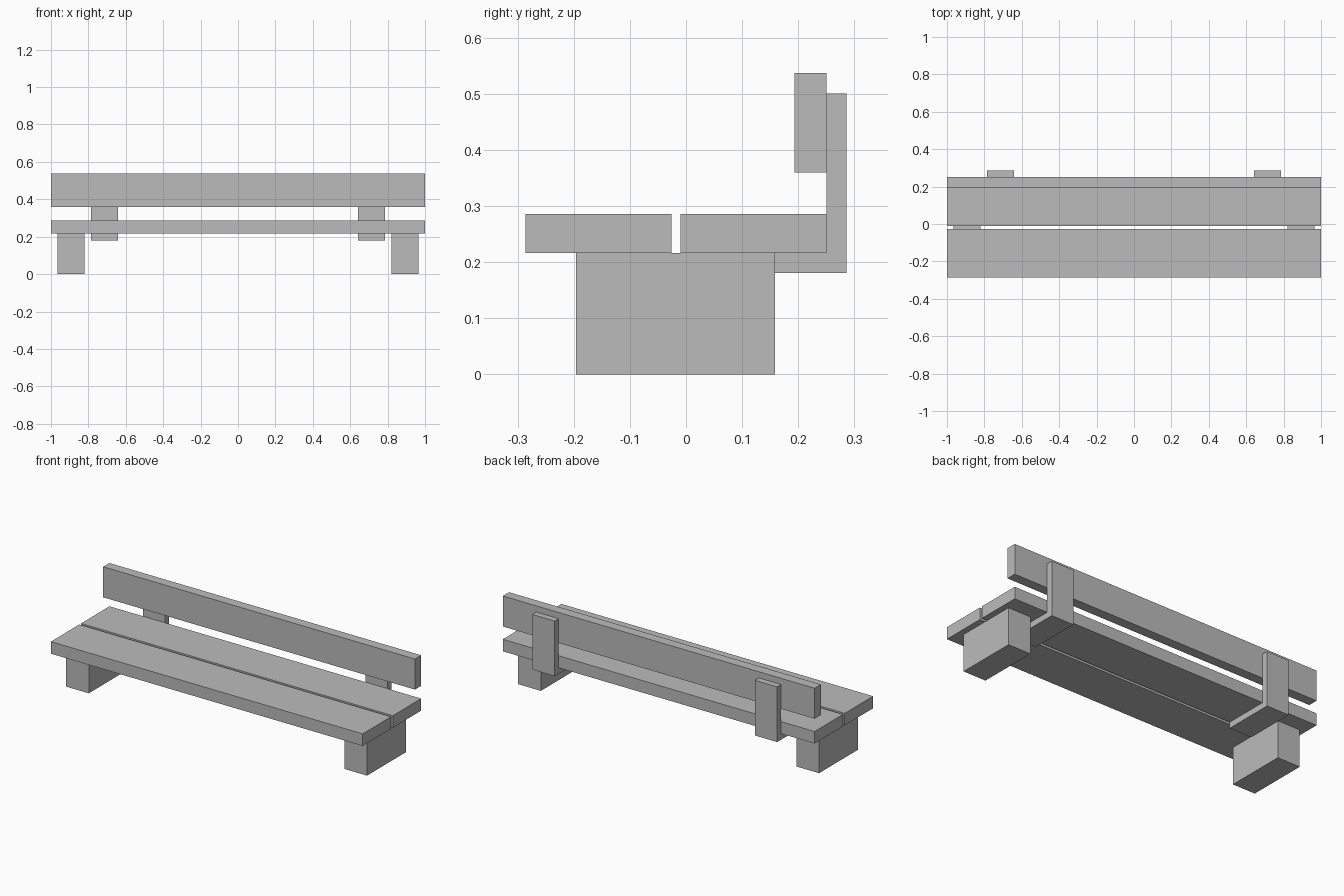
import bpy
import bmesh
from mathutils import Vector

if "Cube" in bpy.data.objects:
    bpy.data.objects.remove(bpy.data.objects["Cube"], do_unlink=True)

grey = bpy.data.materials.new("plain_grey")
grey.use_nodes = True
colour = (0.5, 0.5, 0.5, 1)
grey.diffuse_color = colour
grey.node_tree.nodes["Principled BSDF"].inputs["Base Color"].default_value = colour


def extrude_profile(name, profile, x0, x1):
    """Extrude a closed (y, z) outline from x0 to x1."""
    bm = bmesh.new()
    face = bm.faces.new([bm.verts.new((x0, y, z)) for y, z in profile])
    result = bmesh.ops.extrude_face_region(bm, geom=[face])
    verts = [g for g in result["geom"] if isinstance(g, bmesh.types.BMVert)]
    bmesh.ops.translate(bm, verts=verts, vec=Vector((x1 - x0, 0, 0)))
    bmesh.ops.recalc_face_normals(bm, faces=bm.faces[:])
    mesh = bpy.data.meshes.new(name)
    bm.to_mesh(mesh)
    bm.free()
    mesh.materials.append(grey)
    obj = bpy.data.objects.new(name, mesh)
    bpy.context.collection.objects.link(obj)
    return obj


def rectangle(y0, y1, z0, z1):
    return [(y0, z0), (y1, z0), (y1, z1), (y0, z1)]


seat_bottom, seat_top = 0.216, 0.286
seat_back = 0.25

# Full-length planks
extrude_profile("front_seat_plank", rectangle(-0.286, -0.026, seat_bottom, seat_top), -1, 1)
extrude_profile("rear_seat_plank", rectangle(-0.01, seat_back, seat_bottom, seat_top), -1, 1)
extrude_profile("backrest_plank", rectangle(0.193, seat_back, 0.36, 0.537), -1, 1)

# L-shaped back support: foot under the rear plank, post behind it
support = [(-0.01, 0.181), (0.286, 0.181), (0.286, 0.501),
           (seat_back, 0.501), (seat_back, seat_bottom), (-0.01, seat_bottom)]

# Paired block legs and supports
for side, sign in (("left", 1), ("right", -1)):
    extrude_profile(side + "_leg", rectangle(-0.196, 0.159, 0, seat_bottom),
                    sign * 0.82, sign * 0.965)
    extrude_profile(side + "_back_support", support, sign * 0.642, sign * 0.785)
